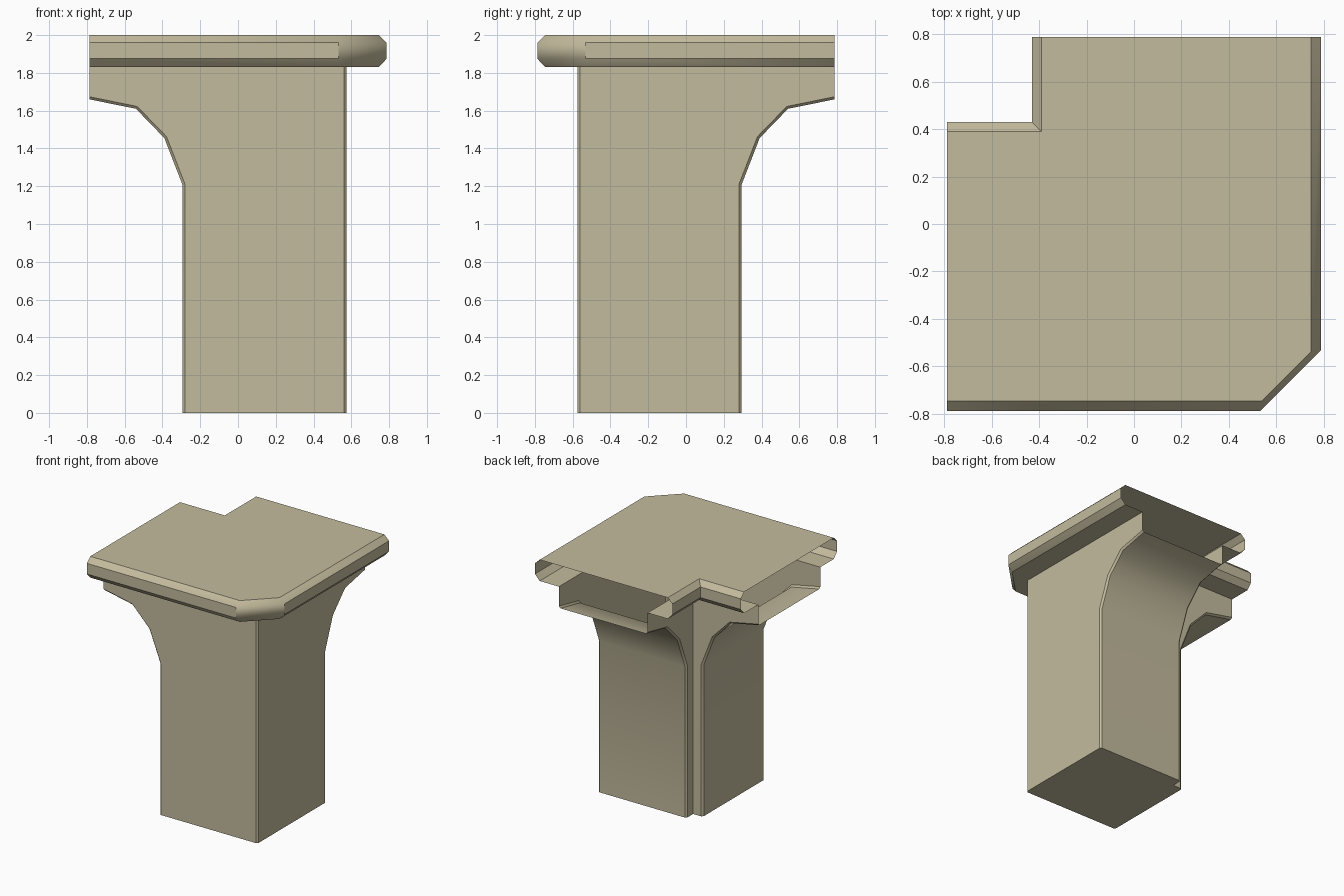
import bpy, bmesh
from math import radians, cos, sin

if "Cube" in bpy.data.objects:
    bpy.data.objects.remove(bpy.data.objects["Cube"])

E = 0.787          # open arm ends and outer rim
W = 0.575          # outer wall
N = 0.21           # inner (notch) wall
B = 0.014          # small edge bevel
# arch outline (x, z, inward angle), from foot to arm end
ARCH = [(-0.295, 0, 0), (-0.295, 1.21, 11), (-0.39, 1.455, 33),
        (-0.54, 1.61, 61), (-E, 1.66, 90)]


def swap(p):
    # mirror across the diagonal of the corner piece
    return (-p[1], -p[0], p[2])


def make(name, faces):
    bm = bmesh.new()
    for f in faces:
        bm.faces.new([bm.verts.new(p) for p in f])
    bmesh.ops.remove_doubles(bm, verts=bm.verts, dist=0.0005)
    bmesh.ops.recalc_face_normals(bm, faces=bm.faces)
    me = bpy.data.meshes.new(name)
    bm.to_mesh(me)
    bm.free()
    ob = bpy.data.objects.new(name, me)
    bpy.context.collection.objects.link(ob)
    mat = bpy.data.materials.get("stone") or bpy.data.materials.new("stone")
    mat.diffuse_color = (0.55, 0.50, 0.34, 1)
    mat.use_nodes = True
    mat.node_tree.nodes["Principled BSDF"].inputs["Base Color"].default_value = mat.diffuse_color
    me.materials.append(mat)
    bpy.ops.object.select_all(action='DESELECT')
    ob.select_set(True)
    bpy.context.view_layer.objects.active = ob
    bpy.ops.object.shade_smooth_by_angle(angle=radians(40))
    return ob


def strips(rows):
    return [[r[i], r[i + 1], s[i + 1], s[i]]
            for r, s in zip(rows, rows[1:]) for i in range(len(r) - 1)]


# slab: rim profiles swept along the outer and notch edges, plus the top
def outer(o, c, z):
    return [(-E, -o, z), (c, -o, z), (o, -c, z), (o, E, z)]


def inner(i, z):
    return [(-i, E, z), (-i, i, z), (-E, i, z)]


out_rows = [outer(0.745, 0.538, 2), outer(E, 0.533, 1.96), outer(E, 0.533, 1.875),
            outer(0.745, 0.538, 1.83), outer(W, W - B, 1.83)]
in_rows = [inner(0.39, 2), inner(0.43, 1.96), inner(0.43, 1.875),
           inner(0.39, 1.83), inner(N, 1.83)]
make("deck_slab", strips(out_rows) + strips(in_rows) + [out_rows[0] + in_rows[0]])

# pillar: one half, then mirrored across the diagonal
edge = [(x + B * cos(radians(a)), z + B * sin(radians(a))) for x, z, a in ARCH]
half = []
half.append([(x, -W, z) for x, z in edge] +
            [(-E, -W, 1.83), (W - B, -W, 1.83), (W - B, -W, 0)])     # outer wall
half.append([(x, N, z) for x, z in edge] +
            [(-E, N, 1.83), (-N, N, 1.83), (-N, N, 0)])              # notch wall
rows = [[(ex, -W, ez), (x, -W + B, z), (x, N - B, z), (ex, N, ez)]
        for (x, z, a), (ex, ez) in zip(ARCH, edge)]
half += strips(rows)                                                 # arch underside
corner = [[(W - B, -W, z), (W, -W + B, z)] for z in (0, 1.83)]
base = rows[0][::-1] + [(W - B, -W, 0)]
base = [(-N, N, 0)] + base + [swap(p) for p in base[::-1]]
make("arched_pillar", half + [[swap(p) for p in f] for f in half] +
     strips(corner) + [base])
